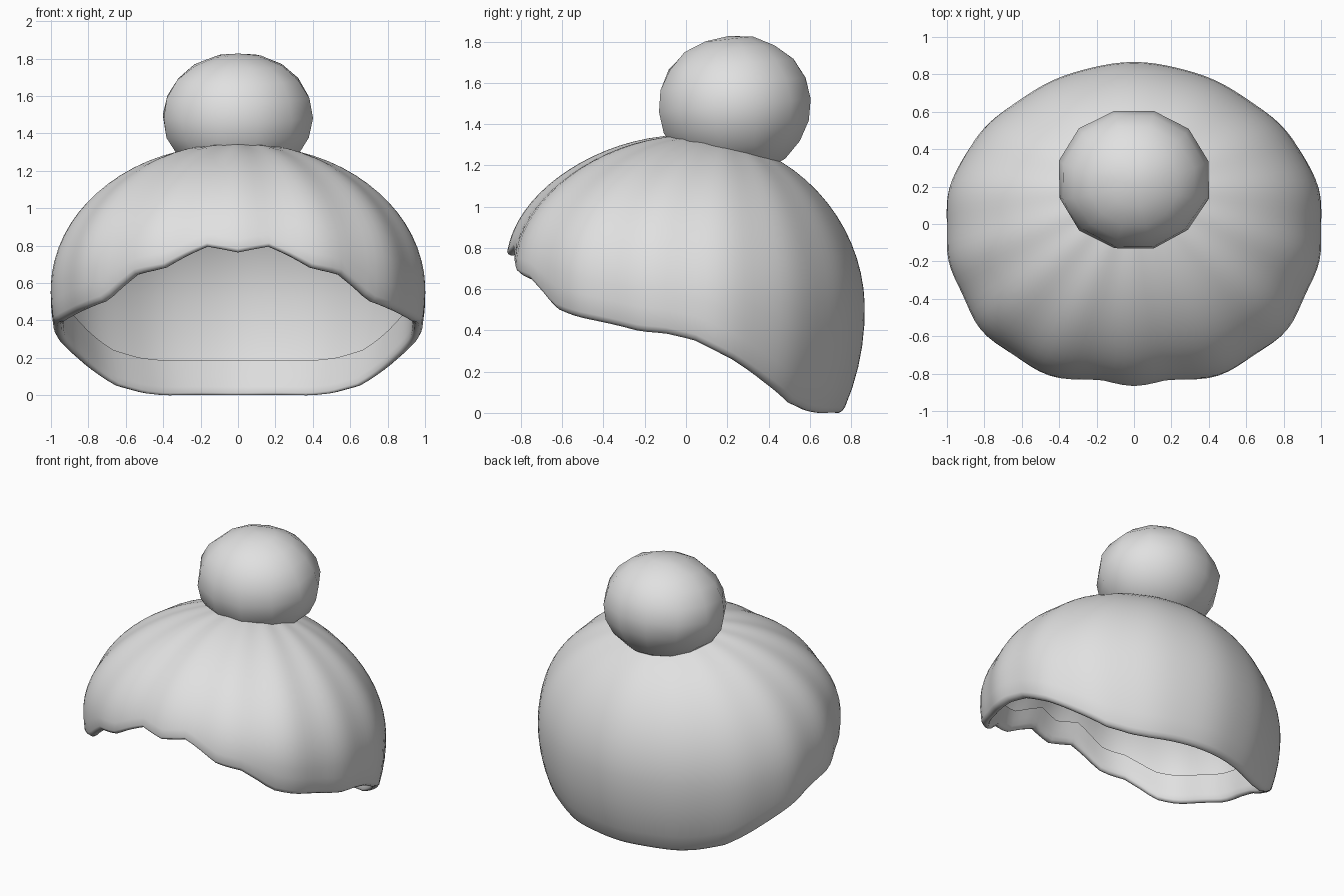
import bpy, bmesh, random
from math import sin, cos, acos, asin, pi, radians, sqrt
from mathutils import Matrix, Vector

cube = bpy.data.objects.get("Cube")
if cube:
    bpy.data.objects.remove(cube, do_unlink=True)

wool = bpy.data.materials.new("light_grey_wool")
wool.use_nodes = True
wool.diffuse_color = (0.75, 0.75, 0.75, 1)
wool.node_tree.nodes["Principled BSDF"].inputs["Base Color"].default_value = (0.75, 0.75, 0.75, 1)


def finish(name, bm):
    mesh = bpy.data.meshes.new(name)
    bm.to_mesh(mesh)
    bm.free()
    for poly in mesh.polygons:
        poly.use_smooth = True
    mesh.materials.append(wool)
    obj = bpy.data.objects.new(name, mesh)
    bpy.context.collection.objects.link(obj)
    return obj


# Rim height by angle from the front (degrees), the same on both sides
RIM = [(0, .755), (10, .79), (17, .735), (23, .675), (32, .645), (38, .58),
       (44, .505), (53, .465), (66, .425), (75, .395), (83, .385), (93, .35),
       (106, .26), (119, .15), (132, .05), (143, .01), (152, 0), (180, 0)]
CROWN, LOWER, WIDTH, DEPTH = 1.345, 1.03, 1.007, .865
APEX = Vector((0, .22))
RIBS, SEGMENTS, RINGS = 14, 112, 20


def rim_height(phi):
    deg = min(180, abs((phi * 180 / pi + 180) % 360 - 180))
    for (a, za), (b, zb) in zip(RIM, RIM[1:]):
        if deg <= b:
            return za + (zb - za) * (deg - a) / (b - a)
    return RIM[-1][1]


def waist(y):
    return .55 - .1 * y + .05 * y * y


def rim_angle(phi):
    w = waist(-cos(phi))
    drop = rim_height(phi) - w
    t = acos(drop / (CROWN - w)) if drop > 0 else pi / 2 + asin(-drop / LOWER)
    return t - .03


def shell_point(phi, t, inset=0):
    """Point on the dome: t runs from the crown down past the waist."""
    e = Vector((sin(phi), -cos(phi)))
    if t < pi / 2:
        q = e * sin(t) + APEX * (1 - sin(t))
        w = waist(q.y)
        z = w + (CROWN - w) * sqrt(max(0, 1 - q.length_squared))
    else:
        q = e * sin(t)
        z = waist(e.y) - LOWER * sin(t - pi / 2)
    fullness = (.012 + .04 * cos(phi)) * sin(2 * phi) ** 2
    q *= (1 + fullness * sin(t)) * (1 - inset)
    rib = 1 + (.006 + .004 * cos(phi)) * cos(RIBS * phi) * sin(t)
    return Vector((q.x * WIDTH * rib, q.y * DEPTH * rib, .5 + (z - .5) * rib))


# Hat: ribbed dome, rolled lip and turned-in hem in one skin
LIP = [(.018, .007), (.029, .022), (.029, .04), (.015, .053), (-.02, .06),
       (-.08, .064), (-.17, .066)]
bm = bmesh.new()
apex = bm.verts.new(shell_point(0, 0))
columns = []
for j in range(SEGMENTS):
    phi = 2 * pi * j / SEGMENTS
    end = rim_angle(phi)
    points = [shell_point(phi, end * i / RINGS) for i in range(1, RINGS + 1)]
    points += [shell_point(phi, end + dt, inset) for dt, inset in LIP]
    columns.append([bm.verts.new(p) for p in points])
for j, col in enumerate(columns):
    nxt = columns[(j + 1) % SEGMENTS]
    bm.faces.new((apex, col[0], nxt[0]))
    for i in range(len(col) - 1):
        bm.faces.new((col[i], col[i + 1], nxt[i + 1], nxt[i]))
finish("knitted_hat", bm)

# Pompom: coarse, slightly uneven ball leaning forward
random.seed(4)
bm = bmesh.new()
bmesh.ops.create_uvsphere(bm, u_segments=12, v_segments=10, radius=1)
for v in bm.verts:
    v.co *= 1 + random.uniform(-.012, .012)
bmesh.ops.rotate(bm, verts=bm.verts, cent=(0, 0, 0),
                 matrix=Matrix.Rotation(radians(15), 3, "Z"))
bmesh.ops.scale(bm, verts=bm.verts, vec=(.412, .385, .34))
bmesh.ops.rotate(bm, verts=bm.verts, cent=(0, 0, 0),
                 matrix=Matrix.Rotation(radians(5), 3, "X"))
bmesh.ops.translate(bm, verts=bm.verts, vec=(0, .237, 1.49))
finish("pompom", bm)
